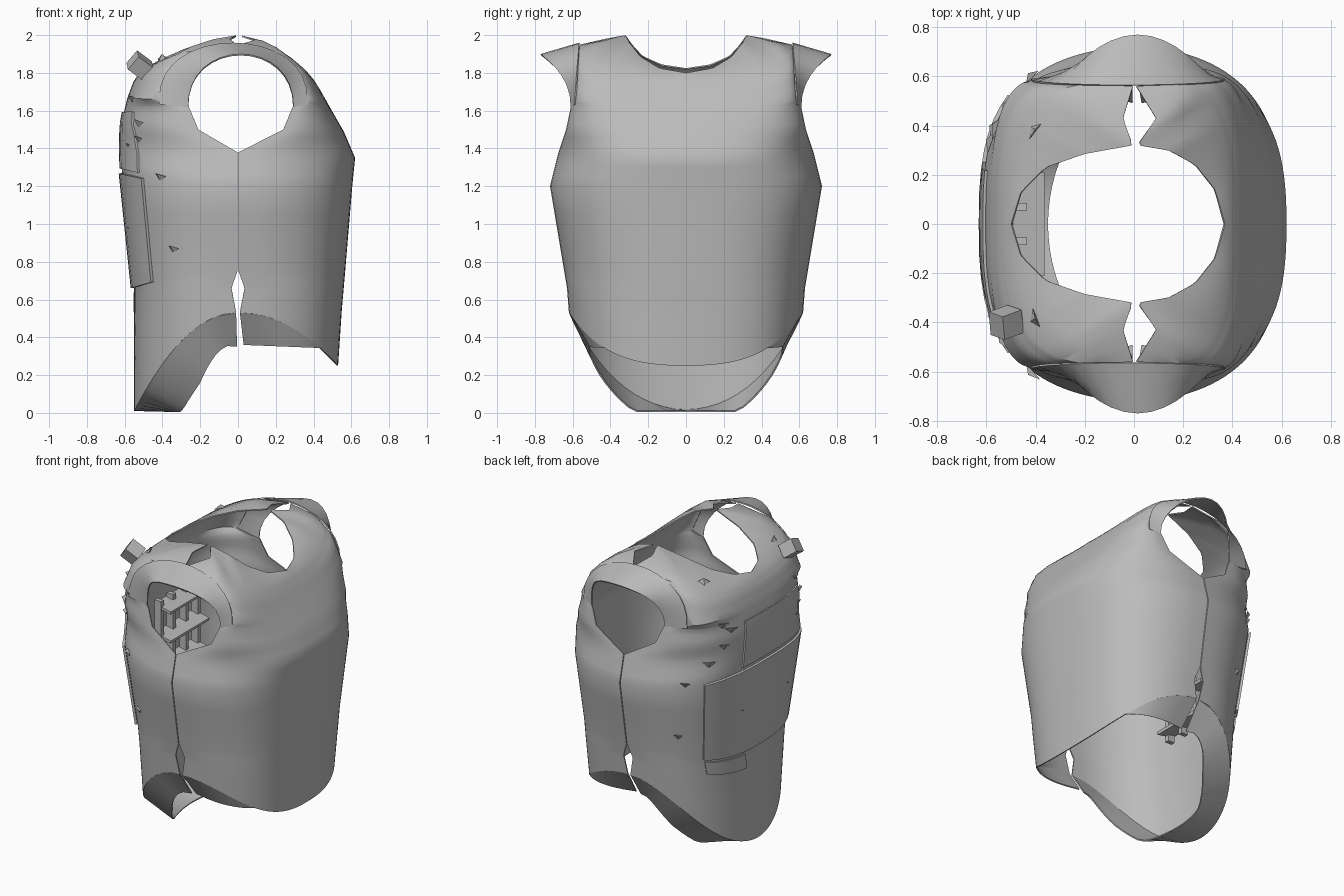
import bpy, bmesh, math, random
from mathutils import Vector, Matrix

old = bpy.data.objects.get("Cube")
if old:
    bpy.data.objects.remove(old, do_unlink=True)

GREY = (0.5, 0.5, 0.5, 1)
grey = bpy.data.materials.new("armour grey")
grey.use_nodes = True
grey.diffuse_color = GREY
grey.node_tree.nodes["Principled BSDF"].inputs["Base Color"].default_value = GREY
grey.node_tree.nodes["Principled BSDF"].inputs["Roughness"].default_value = 0.6


def finish(name, bm, angle=32):
    bmesh.ops.recalc_face_normals(bm, faces=bm.faces)
    mesh = bpy.data.meshes.new(name)
    bm.to_mesh(mesh)
    bm.free()
    mesh.materials.append(grey)
    mesh.shade_smooth()
    mesh.set_sharp_from_angle(angle=math.radians(angle))
    obj = bpy.data.objects.new(name, mesh)
    bpy.context.collection.objects.link(obj)
    return obj


def sheet(name, rows, thickness=0.008):
    """Skin a grid of points and give it a thin wall."""
    bm = bmesh.new()
    grid = [[bm.verts.new(p) for p in row] for row in rows]
    for a, b in zip(grid, grid[1:]):
        for i in range(len(a) - 1):
            bm.faces.new((a[i], a[i + 1], b[i + 1], b[i]))
    bmesh.ops.recalc_face_normals(bm, faces=bm.faces)
    bmesh.ops.solidify(bm, geom=bm.faces[:], thickness=thickness)
    return finish(name, bm)


def along(points, t):
    """Point at fraction t of the length of a polyline."""
    pts = [Vector(p) for p in points]
    lengths = [(b - a).length for a, b in zip(pts, pts[1:])]
    d = t * sum(lengths)
    for a, b, l in zip(pts, pts[1:], lengths):
        if d <= l:
            return a.lerp(b, d / l)
        d -= l
    return pts[-1]


# Each rib: centre x, centre z, side edge x, y, z, then corner softness
CHEST = [(.53, .25, .01, .62, .53, .8), (.55, .55, .035, .63, .66, .8),
         (.565, .72, .003, .645, .75, .8), (.605, 1.2, .003, .72, 1.2, .8),
         (.62, 1.35, .003, .675, 1.38, .8), (.56, 1.49, .24, .635, 1.5, .8),
         (.52, 1.56, .29, .61, 1.62, .8), (.48, 1.63, .36, .585, 1.66, .8),
         (.435, 1.71, .28, .575, 1.83, .85), (.4, 1.765, .15, .57, 1.92, .9)]
BACK = [(-.55, .01, -.01, .62, .53, 1.05), (-.55, .5, -.035, .63, .66, .9),
        (-.55, .66, -.003, .645, .75, .8), (-.615, 1.28, -.003, .72, 1.2, .75),
        (-.62, 1.42, -.003, .675, 1.38, .75), (-.615, 1.53, -.21, .635, 1.5, .75),
        (-.6, 1.61, -.26, .61, 1.62, .75), (-.585, 1.67, -.41, .585, 1.66, .75),
        (-.555, 1.75, -.32, .575, 1.83, .8), (-.53, 1.79, -.17, .57, 1.92, .85)]
# Shoulder seam, then neckline down to the middle
CHEST_NECK = [(.01, .56, 1.95), (.09, .43, 1.975), (.015, .32, 2), (.14, .3, 1.96),
              (.25, .24, 1.885), (.33, .14, 1.825), (.37, 0, 1.8)]
BACK_NECK = [(-.005, .56, 1.95), (-.045, .43, 1.98), (-.005, .32, 2), (-.2, .285, 1.95),
             (-.36, .23, 1.89), (-.46, .13, 1.845), (-.5, 0, 1.825)]


def rib_point(rib, c):
    xc, zc, xe, ye, ze, soft = rib
    a = abs(c) * math.pi / 2
    f = max(math.cos(a), 0) ** 0.7
    s = math.sin(a)
    y = ye * s ** soft * (1 - .05 * s * math.sin(2 * a))
    return Vector((xe + (xc - xe) * f, math.copysign(y, c), ze + (zc - ze) * f * f))


def plate_point(ribs, neck, v, c):
    """Surface of a plate: v counts ribs upward, c runs -1..1 across."""
    def row(k):
        if k < len(ribs):
            return rib_point(ribs[k], c)
        p = along(neck, 1 - abs(c))
        return Vector((p.x, math.copysign(p.y, c), p.z))
    k = min(int(v), len(ribs) - 1)
    t = v - k
    p = row(k).lerp(row(k + 1), t)
    if k == len(ribs) - 1:
        # Keep the shoulder rounded between the last rib and the neckline
        p.z += .12 * t * (1 - t) * min(1, 4 * (1 - abs(c))) * abs(c)
    return p


def patch(name, ribs, neck, v0, v1, c0, c1, nv, nc, push=0.0, thickness=0.008):
    rows = []
    for i in range(nv + 1):
        v = v0 + (v1 - v0) * i / nv
        row = []
        for j in range(nc + 1):
            p = plate_point(ribs, neck, v, c0 + (c1 - c0) * j / nc)
            row.append(p + Vector((p.x, p.y * .6, 0)).normalized() * push)
        rows.append(row)
    return sheet(name, rows, thickness)


# Two halves of the shell
patch("chest_plate", CHEST, CHEST_NECK, 0, 10, -1, 1, 30, 56)
patch("back_plate", BACK, BACK_NECK, 0, 10, -1, 1, 30, 56)

# Inward lip along the lower edge of the back plate
outer = [plate_point(BACK, BACK_NECK, 0, -1 + i / 16) for i in range(33)]
inner = []
for p in outer:
    f = min(1, -p.x / .4)
    inner.append(Vector((p.x + .2 * f, p.y * (.8 + .14 * f), max(.005, p.z - .18 + .08 * f))))
sheet("back_lower_lip", [outer, inner])

# Small lips turned in at the lower corners of the chest plate
for side, label in ((-1, "right"), (1, "left")):
    outer = [plate_point(CHEST, CHEST_NECK, 0, side * (1 - .5 * i / 10)) for i in range(11)]
    inner = [Vector((p.x + .02, p.y * (.8 + .35 * p.x), min(p.z, .36 - .04 * p.x))) for p in outer]
    sheet(label + "_chest_lip", [outer, inner])

# Shoulder caps over the arm holes
for side, label in ((-1, "right"), (1, "left")):
    seam, lip = [], []
    for i in range(17):
        a = math.pi * i / 16
        s, c = max(math.sin(a), 0), math.cos(a)
        seam.append(Vector((-.025 + .395 * c, side * (.59 - .025 * s), 1.635 + .325 * s ** .8)))
        lip.append(Vector((.015 + .28 * c, side * (.61 + .16 * s ** 2), 1.61 + .29 * s ** .85)))
    sheet(label + "_shoulder_cap", [seam, [a.lerp(b, .5) for a, b in zip(seam, lip)], lip])

# Raised panels on the back
patch("middle_panel", BACK, BACK_NECK, 2, 2.98, -.47, .47, 4, 14, .018, .016)
patch("upper_panel", BACK, BACK_NECK, 3.1, 5.8, -.42, .16, 4, 8, .012, .012)
patch("lower_panel", BACK, BACK_NECK, 1.2, 1.85, .1, .46, 2, 6, .008, .01)


def block(name, centre, size, turn=(0, 0, 0)):
    bm = bmesh.new()
    bmesh.ops.create_cube(bm, size=1)
    bm.transform(Matrix.Diagonal((*size, 1)))
    for angle, axis in zip(turn, "XYZ"):
        bm.transform(Matrix.Rotation(math.radians(angle), 4, axis))
    bm.transform(Matrix.Translation(centre))
    return finish(name, bm)


# Loose clip on the shoulder
block("shoulder_clip", (-.52, -.4, 1.84), (.1, .1, .09), (25, 35, 20))

# Bracing slats inside the back
for i in range(4):
    block("inner_slat", (-.43, 0, .8 + .2 * i), (.13, .42, .02), (0, 12, 0))
for y in (-.2, -.07, .07, .2):
    block("inner_upright", (-.46, y, 1.1), (.05, .03, .7))

# Torn shards scattered over the damaged back
random.seed(4)
spots = [(2.3, -.68), (2.3, .68), (3.1, -.62), (3.1, .62), (4.4, -.45), (4.6, .35),
         (5.2, -.5), (5.6, .3), (6.2, .4), (7, -.4), (9.2, -.5), (9.2, .5),
         (2.5, .15), (2.5, -.2), (4, -.3), (3.8, .45)]
for v, c in spots:
    p = plate_point(BACK, BACK_NECK, v, c)
    out = Vector((p.x, p.y * .6, .8 if v > 7 else 0)).normalized()
    across = out.cross(Vector((0, 0, 1))).normalized()
    up = across.cross(out)
    s = random.uniform(.04, .06)
    bm = bmesh.new()
    corners = [p - across * s, p + across * s * .8 + up * s * .3,
               p - up * s * .5, p + out * .025 + up * s * .3]
    vs = [bm.verts.new(q) for q in corners]
    for ids in ((0, 1, 2), (0, 1, 3), (1, 2, 3), (2, 0, 3)):
        bm.faces.new([vs[i] for i in ids])
    finish("torn_shard", bm, 10)
